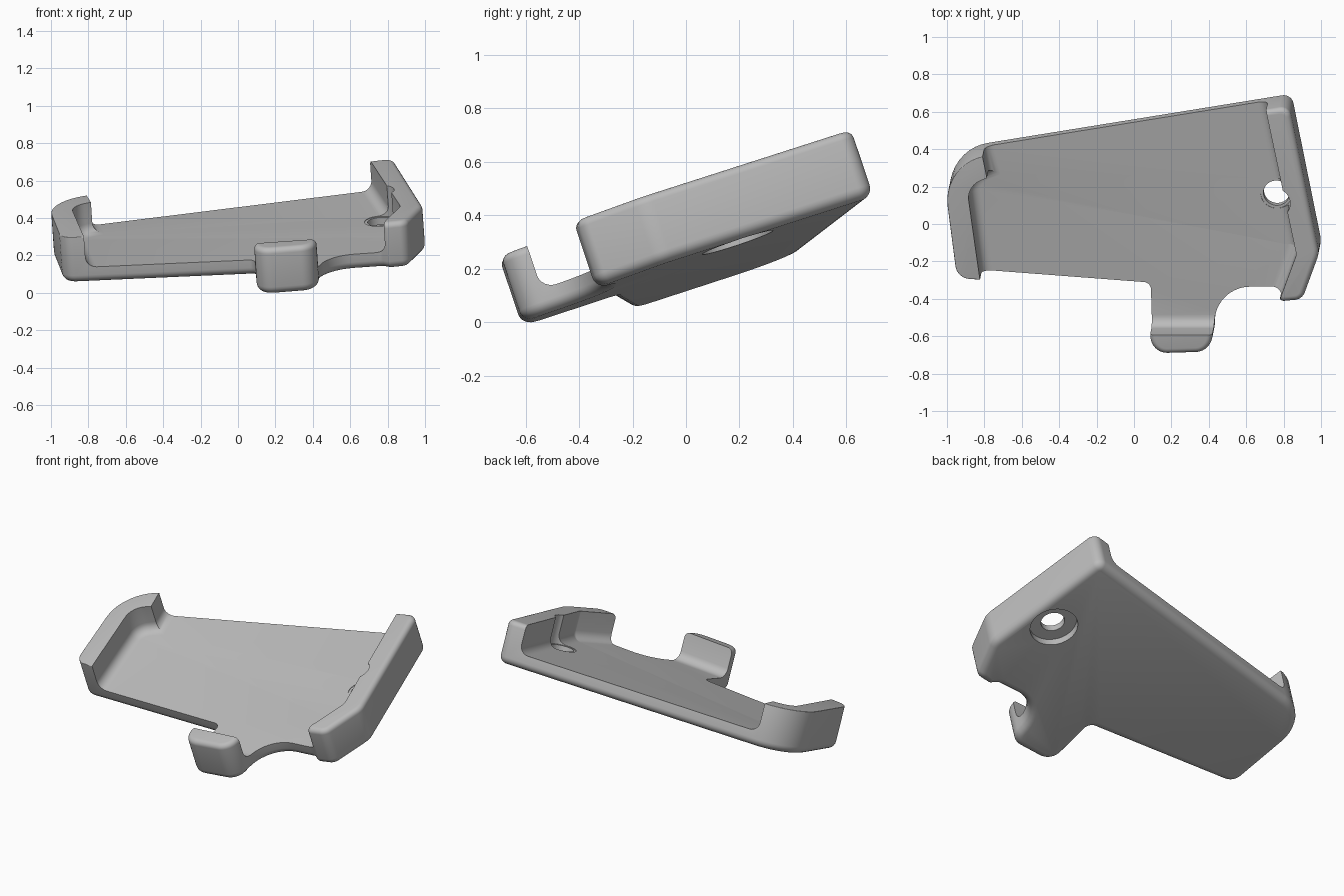
import bpy, bmesh, math
from mathutils import Vector

if "Cube" in bpy.data.objects:
    bpy.data.objects.remove(bpy.data.objects["Cube"])

# Tilted floor plane of the tray: z = A*x + B*y + C, walls rise along its normal
A, B, C = 0.07, 0.335, 0.282
N = Vector((-A, -B, 1)).normalized()
THICK, WALL = 0.09, 0.172


def place(x, y, h):
    return Vector((x, y, A * x + B * y + C)) + N * h


def rounded(corners, steps=10):
    """Closed outline from (x, y, radius) corners."""
    out, n = [], len(corners)
    for i, (x, y, r) in enumerate(corners):
        p = Vector((x, y))
        if r == 0:
            out.append(p)
            continue
        d0 = (Vector(corners[i - 1][:2]) - p).normalized()
        d1 = (Vector(corners[(i + 1) % n][:2]) - p).normalized()
        half = d0.angle(d1) / 2
        t = r / math.tan(half)
        c = p + (d0 + d1).normalized() * (r / math.sin(half))
        a, b = p + d0 * t - c, p + d1 * t - c
        ang = a.angle(b)
        for k in range(steps + 1):
            f = k / steps
            out.append(c + (a * math.sin((1 - f) * ang) + b * math.sin(f * ang)) / math.sin(ang))
    return out


def inset(pts, dist):
    """Move each point of a counter-clockwise outline inwards by dist(point)."""
    out = []
    for i, p in enumerate(pts):
        e0 = (p - pts[i - 1]).normalized()
        e1 = (pts[(i + 1) % len(pts)] - p).normalized()
        n0, n1 = Vector((-e0.y, e0.x)), Vector((-e1.y, e1.x))
        out.append(p + (n0 + n1) * (dist(p) / (1 + n0.dot(n1))))
    return out


def loft(name, layers):
    """Solid from stacked outlines; each layer is a list of 3D points."""
    bm = bmesh.new()
    rings = [[bm.verts.new(v) for v in layer] for layer in layers]
    n = len(rings[0])
    bm.faces.new(rings[0][::-1])
    bm.faces.new(rings[-1])
    for lo, hi in zip(rings, rings[1:]):
        for i in range(n):
            j = (i + 1) % n
            bm.faces.new((lo[i], lo[j], hi[j], hi[i]))
    bmesh.ops.recalc_face_normals(bm, faces=bm.faces)
    me = bpy.data.meshes.new(name)
    bm.to_mesh(me)
    bm.free()
    ob = bpy.data.objects.new(name, me)
    bpy.context.collection.objects.link(ob)
    return ob


def prism(name, pts, h0, h1, r_low=0.0, r_top=None, steps=6):
    """Extruded outline with a rounded lower edge and optional rounded rim."""
    layers = []
    for k in range(steps, -1, -1) if r_low else [0]:
        t = math.pi / 2 * k / steps
        ring = inset(pts, lambda p: r_low * (1 - math.cos(t)))
        layers.append([place(p.x, p.y, h0 + r_low * (1 - math.sin(t))) for p in ring])
    if r_top:
        for k in range(steps + 1):
            t = math.pi / 2 * k / steps
            ring = inset(pts, lambda p: r_top(p) * (1 - math.cos(t)))
            layers.append([place(p.x, p.y, h1 - r_top(q) * (1 - math.sin(t)))
                           for p, q in zip(ring, pts)])
    else:
        layers.append([place(p.x, p.y, h1) for p in pts])
    return loft(name, layers)


def drill(name, x, y, r, h0, h1, n=48):
    """Cylinder along the floor normal."""
    u = Vector((1, 0, A)).normalized()
    v = N.cross(u)
    ring = [u * r * math.cos(2 * math.pi * i / n) + v * r * math.sin(2 * math.pi * i / n)
            for i in range(n)]
    return loft(name, [[place(x, y, h) + o for o in ring] for h in (h0, h1)])


# Tray body: full outline raised to wall height
body_outline = rounded([
    (-0.94, -0.225, 0.08), (0.085, -0.303, 0.04), (0.095, -0.635, 0.09),
    (0.42, -0.625, 0.09), (0.435, -0.325, 0.19), (0.755, -0.325, 0.05),
    (0.80, -0.355, 0.02), (0.905, -0.345, 0.06), (0.995, -0.10, 0.12),
    (0.835, 0.69, 0.055), (-1.02, 0.39, 0.24)])
tray = prism("tray", body_outline, -THICK, WALL, 0.045,
             lambda p: 0.03 if p.x > -0.5 else 0.004)

# Cavity: leaves left wall, right wall and front clip with filleted feet
cavity_outline = rounded([
    (-0.775, -0.53, 0), (0.716, -0.53, 0), (0.875, -0.10, 0.04), (0.642, 1.0, 0),
    (-0.92, 1.0, 0), (-0.78, 0.31, 0), (-0.888, 0.265, 0.10)])
cutters = [
    prism("cavity_cutter", cavity_outline, 0, 0.5, 0.055),
    # Screw hole, its head clearance in the wall, and the recess underneath
    drill("hole_cutter", 0.757, 0.175, 0.07, -0.3, 0.1),
    drill("clearance_cutter", 0.757, 0.175, 0.085, -0.003, 0.5),
    drill("recess_cutter", 0.757, 0.175, 0.14, -0.3, -0.045)]

bpy.context.view_layer.objects.active = tray
for cutter in cutters:
    mod = tray.modifiers.new(cutter.name, 'BOOLEAN')
    mod.operation, mod.solver, mod.object = 'DIFFERENCE', 'EXACT', cutter
    bpy.ops.object.modifier_apply(modifier=mod.name)
    bpy.data.objects.remove(cutter)

# Centre on x and y, stand on z = 0
co = [v.co.copy() for v in tray.data.vertices]
lo = Vector([min(c[i] for c in co) for i in range(3)])
hi = Vector([max(c[i] for c in co) for i in range(3)])
shift = Vector(((lo.x + hi.x) / 2, (lo.y + hi.y) / 2, lo.z))
for v in tray.data.vertices:
    v.co -= shift

# Single grey plastic
mat = bpy.data.materials.new("grey_plastic")
mat.diffuse_color = (0.5, 0.5, 0.5, 1)
mat.use_nodes = True
mat.node_tree.nodes["Principled BSDF"].inputs["Base Color"].default_value = mat.diffuse_color
tray.data.materials.clear()
tray.data.materials.append(mat)
for p in tray.data.polygons:
    p.material_index = 0
bpy.ops.object.select_all(action='DESELECT')
tray.select_set(True)
bpy.ops.object.shade_smooth_by_angle(angle=math.radians(30))
